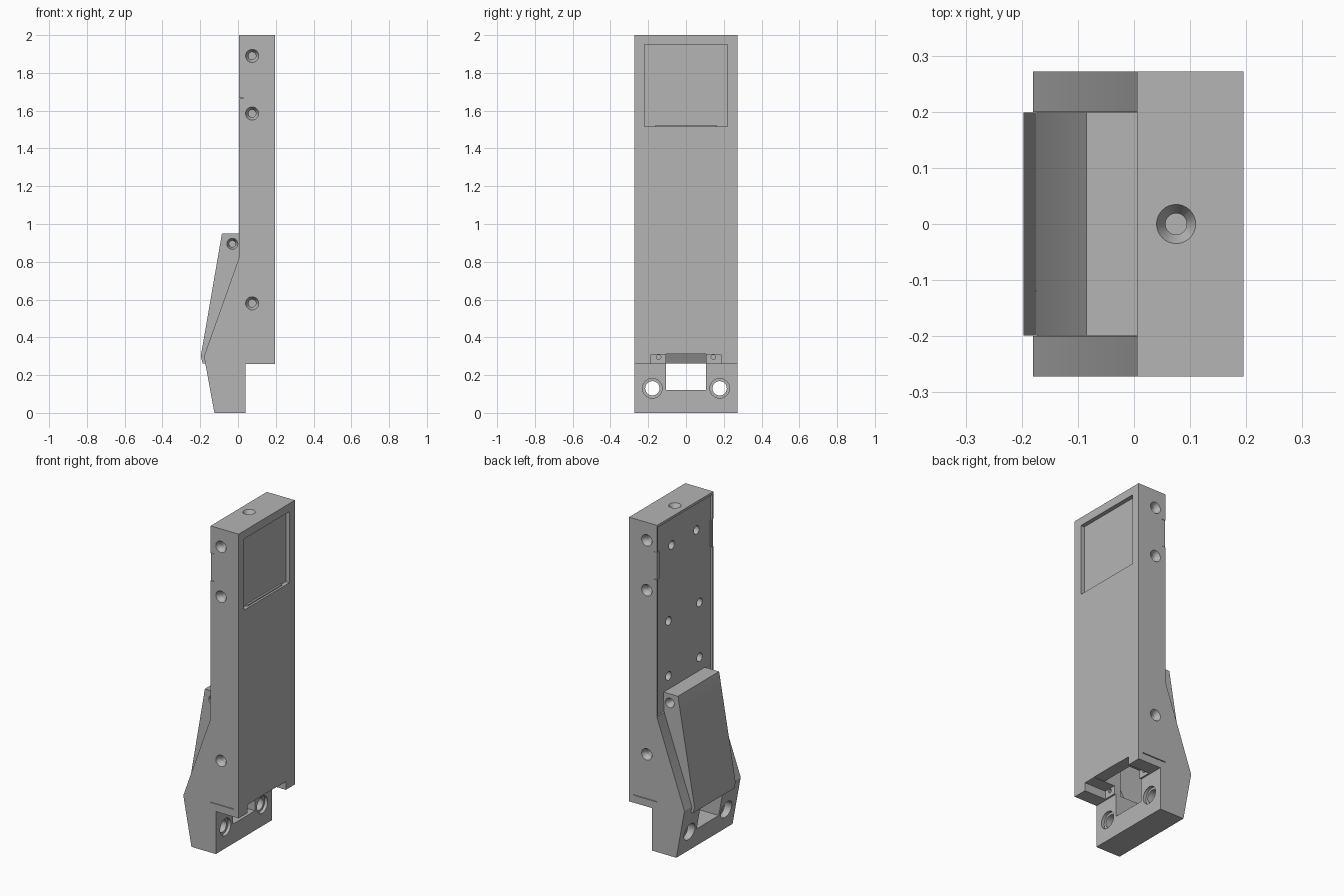
import bpy, bmesh, math
from mathutils import Matrix, Vector

if "Cube" in bpy.data.objects:
    bpy.data.objects.remove(bpy.data.objects["Cube"])

grey = bpy.data.materials.new("plain grey")
grey.use_nodes = True
grey.diffuse_color = (0.46, 0.46, 0.46, 1)
grey.node_tree.nodes["Principled BSDF"].inputs["Base Color"].default_value = grey.diffuse_color


def make(name, bm):
    bmesh.ops.recalc_face_normals(bm, faces=bm.faces[:])
    mesh = bpy.data.meshes.new(name)
    bm.to_mesh(mesh)
    bm.free()
    mesh.materials.append(grey)
    ob = bpy.data.objects.new(name, mesh)
    bpy.context.collection.objects.link(ob)
    return ob


def prism(name, profile, half):
    """Extrude an xz outline across y."""
    bm = bmesh.new()
    face = bm.faces.new([bm.verts.new((x, -half, z)) for x, z in profile])
    new = bmesh.ops.extrude_face_region(bm, geom=[face])["geom"]
    bmesh.ops.translate(bm, vec=(0, 2 * half, 0),
                        verts=[v for v in new if isinstance(v, bmesh.types.BMVert)])
    return make(name, bm)


def box(name, xs, ys, zs):
    bm = bmesh.new()
    size = [b - a for a, b in (xs, ys, zs)]
    mid = Vector([(a + b) / 2 for a, b in (xs, ys, zs)])
    bmesh.ops.create_cube(bm, size=1, matrix=Matrix.Translation(mid) @ Matrix.Diagonal((*size, 1)))
    return make(name, bm)


def cone(name, start, direction, r1, r2, depth):
    """Round cutter running from start along direction."""
    bm = bmesh.new()
    d = Vector(direction).normalized()
    turn = d.to_track_quat('Z', 'Y').to_matrix().to_4x4()
    bmesh.ops.create_cone(bm, cap_ends=True, segments=32, radius1=r1, radius2=r2, depth=depth,
                          matrix=Matrix.Translation(Vector(start) + d * depth / 2) @ turn)
    return make(name, bm)


def cut(target, cutter):
    cutter.hide_render = True
    mod = target.modifiers.new("cut", 'BOOLEAN')
    mod.operation = 'DIFFERENCE'
    mod.solver = 'EXACT'
    mod.object = cutter
    bpy.context.view_layer.objects.active = target
    bpy.ops.object.modifier_apply(modifier=mod.name)
    bpy.data.objects.remove(cutter)


def screw_hole(target, face_point, direction, outer, inner, depth):
    """Countersunk hole going in from a surface point."""
    p, d = Vector(face_point), Vector(direction)
    cut(target, cone("cutter", p - d * 0.002, d, outer, inner, 0.03))
    cut(target, cone("cutter", p, d, inner, inner, depth))


# Main body with foot and side wings
W = 0.272
body = prism("body", [(0.005, 2), (0.195, 2), (0.195, 0.26), (0.04, 0.26), (0.04, 0),
                      (-0.125, 0), (-0.18, 0.3), (0.005, 0.82)], W)
# Pocket for the cover and cavity behind the foot
cut(body, box("cutter", (-0.3, 0.006), (-0.2, 0.2), (0.26, 0.97)))
cut(body, box("cutter", (0.05, 0.3), (-0.185, 0.185), (0.2, 0.31)))
cut(body, box("cutter", (-0.3, 0.3), (-0.107, 0.107), (0.12, 0.312)))
cut(body, box("cutter", (-0.02, 0.12), (-0.107, 0.107), (0.3, 0.45)))
# Square window recess
cut(body, box("cutter", (0.17, 0.3), (-0.22, 0.22), (1.515, 1.95)))
# Recess for the mounting plate, open at the sides for its tabs
cut(body, box("cutter", (-0.1, 0.03), (-0.262, 0.262), (0.83, 1.985)))
cut(body, box("cutter", (-0.1, 0.03), (-0.4, 0.4), (1.665, 1.835)))
# Fine seam at the base of the shell
for s in (-1, 1):
    cut(body, box("cutter", (0.005, 0.165), sorted((s * 0.266, s * 0.3)), (0.306, 0.311)))
    for z in (1.89, 1.585, 0.58):
        screw_hole(body, (0.075, s * W, z), (0, -s, 0), 0.036, 0.02, 0.3 if z < 1 else 0.09)
    # Mounting holes through the foot
    cut(body, cone("cutter", (-0.3, s * 0.178, 0.13), (1, 0, 0), 0.038, 0.038, 0.5))
    cut(body, cone("cutter", (0.02, s * 0.178, 0.13), (1, 0, 0), 0.052, 0.052, 0.1))
    cut(body, cone("cutter", (-0.3, s * 0.178, 0.13), (1, 0, 0), 0.052, 0.052, 0.2))
    cut(body, cone("cutter", (0.04, s * 0.145, 0.295), (1, 0, 0), 0.012, 0.012, 0.03))
screw_hole(body, (0.075, 0, 2), (0, 0, -1), 0.036, 0.019, 0.09)

# Lip at the bottom of the window
box("window_lip", (0.168, 0.182), (-0.165, 0.165), (1.514, 1.522))

# Mounting plate with side tabs and six holes
plate = box("mounting_plate", (0.013, 0.032), (-0.256, 0.256), (0.832, 1.979))
box_tabs = [box("plate_tab", (0.006, 0.032), sorted((s * 0.25, s * 0.2715)), (1.667, 1.833))
            for s in (-1, 1)]
for s in (-1, 1):
    for y, z in ((0.12, 1.82), (0.15, 1.366), (0.15, 1.03)):
        cut(plate, cone("cutter", (-0.1, s * y, z), (1, 0, 0), 0.026, 0.026, 0.2))
        cut(body, cone("cutter", (-0.1, s * y, z), (1, 0, 0), 0.026, 0.026, 0.17))

# Sloping cover between the wings
cover = prism("cover", [(-0.085, 0.95), (0.012, 0.95), (0.007, 0.5), (-0.11, 0.3),
                        (-0.13, 0.262), (-0.187, 0.262), (-0.197, 0.3)], 0.199)
for s in (-1, 1):
    screw_hole(cover, (-0.03, s * 0.199, 0.895), (0, -s, 0), 0.03, 0.017, 0.08)

for ob in (body, plate, cover):
    bpy.ops.object.select_all(action='DESELECT')
    ob.select_set(True)
    bpy.context.view_layer.objects.active = ob
    bpy.ops.object.shade_smooth_by_angle(angle=math.radians(25))
